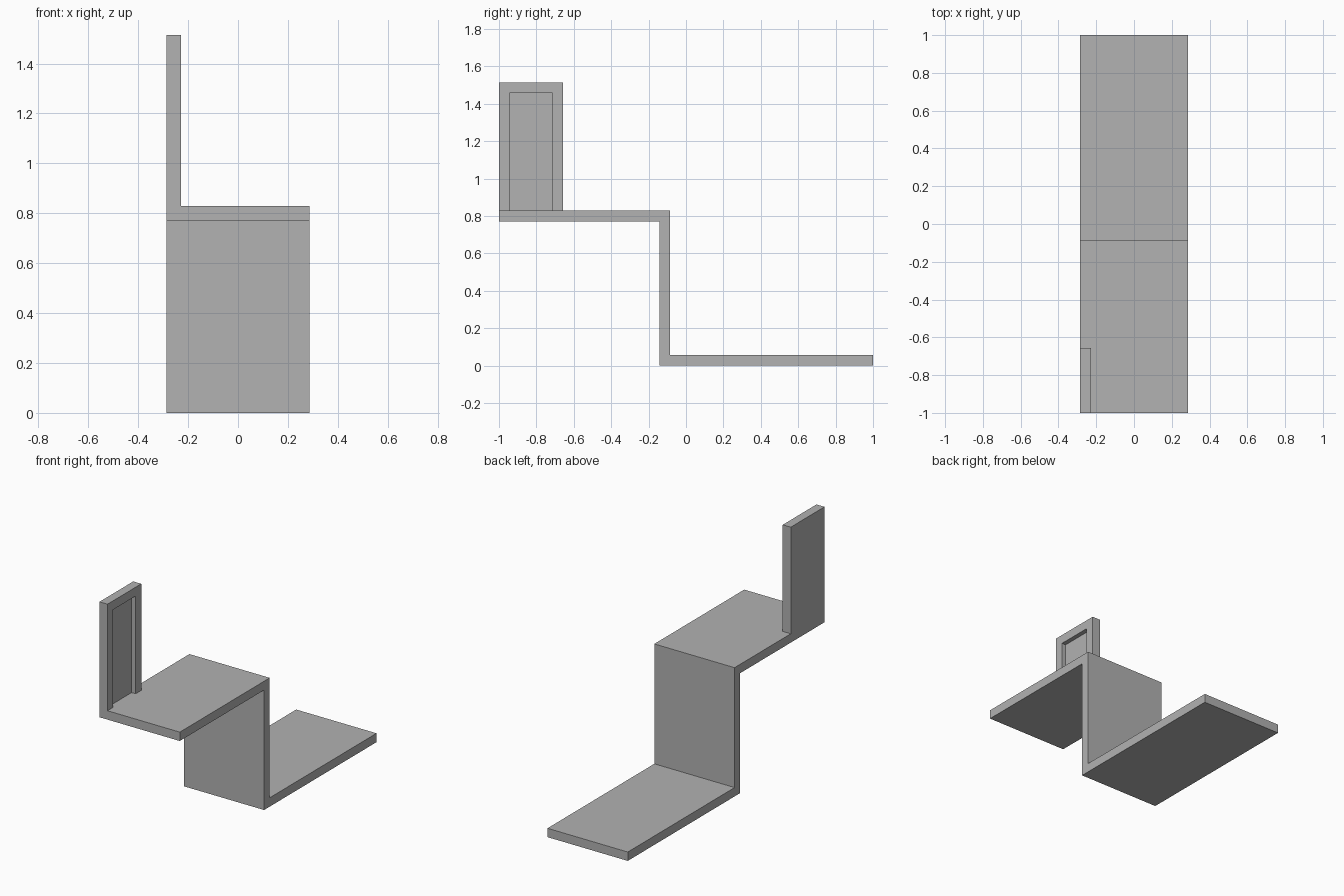
import bpy
import bmesh
from mathutils import Vector

cube = bpy.data.objects.get("Cube")
if cube:
    bpy.data.objects.remove(cube, do_unlink=True)

U = 2 / 35              # slab thickness, the module of the whole design
HALF_WIDTH = 5 * U
DECK = 14.5 * U         # top of the upper deck

grey = bpy.data.materials.new("plain grey")
grey.use_nodes = True
colour = (0.445, 0.445, 0.445, 1)
grey.diffuse_color = colour
grey.node_tree.nodes["Principled BSDF"].inputs["Base Color"].default_value = colour


def extrude_profile(name, profile, x0, x1):
    """Extrude a (y, z) outline along x from x0 to x1."""
    bm = bmesh.new()
    face = bm.faces.new([bm.verts.new((x0, y, z)) for y, z in profile])
    result = bmesh.ops.extrude_face_region(bm, geom=[face])
    verts = [v for v in result["geom"] if isinstance(v, bmesh.types.BMVert)]
    bmesh.ops.translate(bm, verts=verts, vec=Vector((x1 - x0, 0, 0)))
    bmesh.ops.recalc_face_normals(bm, faces=bm.faces)
    mesh = bpy.data.meshes.new(name)
    bm.to_mesh(mesh)
    bm.free()
    mesh.materials.append(grey)
    obj = bpy.data.objects.new(name, mesh)
    bpy.context.collection.objects.link(obj)
    return obj


def rectangle(y0, y1, z0, z1):
    return [(y0, z0), (y1, z0), (y1, z1), (y0, z1)]


def combine(target, tool, operation):
    """Apply a boolean and discard the tool."""
    mod = target.modifiers.new(operation, "BOOLEAN")
    mod.operation = operation
    mod.solver = "EXACT"
    mod.object = tool
    bpy.context.view_layer.objects.active = target
    bpy.ops.object.modifier_apply(modifier=mod.name)
    bpy.data.objects.remove(tool, do_unlink=True)


# Stepped body: upper deck, upright wall and lower deck in one folded slab
wall_back = -1 + 16 * U
wall_front = wall_back - U
body = extrude_profile("stepped_body", [
    (-1, DECK - U), (wall_front, DECK - U), (wall_front, 0), (1, 0),
    (1, U), (wall_back, U), (wall_back, DECK), (-1, DECK),
], -HALF_WIDTH, HALF_WIDTH)

# Upright panel on the right edge, with a shallow doorway on its inner face
panel = extrude_profile("door_panel",
                        rectangle(-1, -1 + 6 * U, DECK - U / 2, DECK + 12 * U),
                        -HALF_WIDTH, -HALF_WIDTH + U)
recess = extrude_profile("doorway_cutter",
                         rectangle(-1 + U, -1 + 5 * U, DECK - U, DECK + 11 * U),
                         -HALF_WIDTH + U / 2, -HALF_WIDTH + 2 * U)
combine(panel, recess, "DIFFERENCE")
combine(body, panel, "UNION")
